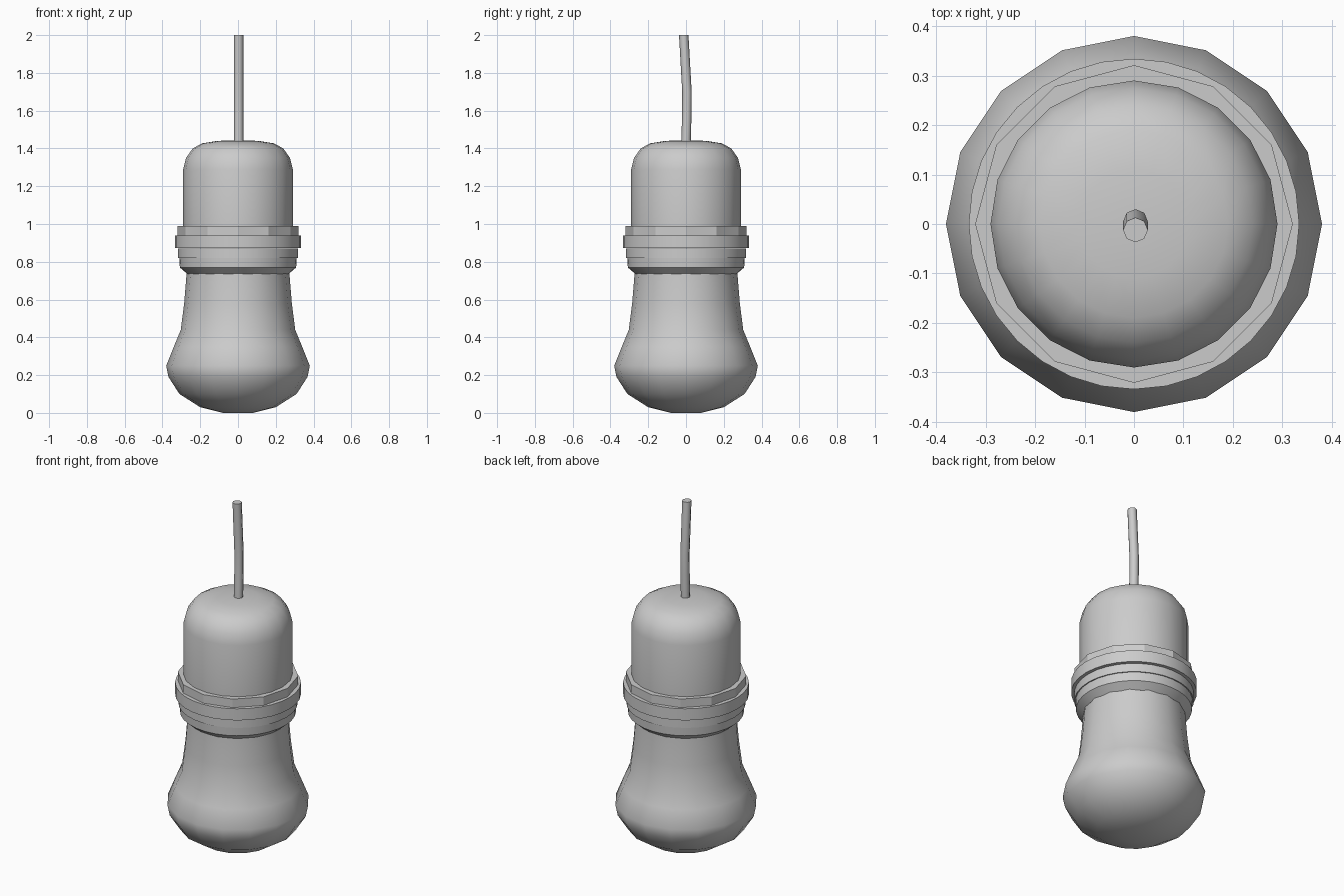
import bpy
import bmesh
import math
from mathutils import Vector

cube = bpy.data.objects.get("Cube")
if cube:
    bpy.data.objects.remove(cube, do_unlink=True)

grey = bpy.data.materials.new("plain grey")
grey.use_nodes = True
grey.diffuse_color = (0.6, 0.6, 0.6, 1)
grey.node_tree.nodes["Principled BSDF"].inputs["Base Color"].default_value = (0.6, 0.6, 0.6, 1)


def skin(name, rings, smooth=40):
    """Join equal rings of points into a closed tube with end caps."""
    bm = bmesh.new()
    loops = [[bm.verts.new(p) for p in ring] for ring in rings]
    count = len(loops[0])
    for low, high in zip(loops, loops[1:]):
        for i in range(count):
            j = (i + 1) % count
            bm.faces.new((low[i], low[j], high[j], high[i]))
    bm.faces.new(loops[0][::-1])
    bm.faces.new(loops[-1])
    bmesh.ops.recalc_face_normals(bm, faces=bm.faces)
    mesh = bpy.data.meshes.new(name)
    bm.to_mesh(mesh)
    bm.free()
    mesh.materials.append(grey)
    obj = bpy.data.objects.new(name, mesh)
    bpy.context.collection.objects.link(obj)
    bpy.ops.object.select_all(action="DESELECT")
    obj.select_set(True)
    bpy.context.view_layer.objects.active = obj
    bpy.ops.object.shade_smooth_by_angle(angle=math.radians(smooth))
    return obj


def circle(radius, centre, sides):
    step = math.tau / sides
    return [Vector(centre) + Vector((radius * math.sin(i * step), radius * math.cos(i * step), 0))
            for i in range(sides)]


def lathe(name, profile, sides, smooth=40):
    return skin(name, [circle(r, (0, 0, z), sides) for r, z in profile], smooth)


# Flared glass bulb, with its lip tucked under the collar
lathe("bulb", [(0.08, 0.0), (0.2, 0.03), (0.31, 0.1), (0.368, 0.19), (0.38, 0.25),
               (0.34, 0.35), (0.303, 0.44), (0.285, 0.58), (0.272, 0.74), (0.27, 0.8)], 16)

# Rounded collar and stacked rings
lathe("collar", [(0.268, 0.735), (0.285, 0.75), (0.308, 0.77), (0.311, 0.82)], 32)
lathe("lower_ring", [(0.317, 0.82), (0.317, 0.87)], 32)
lathe("wide_ring", [(0.334, 0.872), (0.334, 0.94)], 32)
lathe("faceted_ring", [(0.321, 0.94), (0.321, 0.99)], 12, 20)

# Domed socket cap
lathe("socket_cap", [(0.29, 0.98), (0.29, 1.29), (0.275, 1.35), (0.24, 1.4),
                     (0.19, 1.427), (0.11, 1.44), (0.03, 1.443)], 20)

# Slightly bent hanging cord
cord_path = [(0, 1.42), (0.004, 1.58), (0.005, 1.7), (-0.003, 1.84), (-0.012, 2.0)]
skin("cord", [circle(0.025, (0.003, y, z), 8) for y, z in cord_path], 50)
